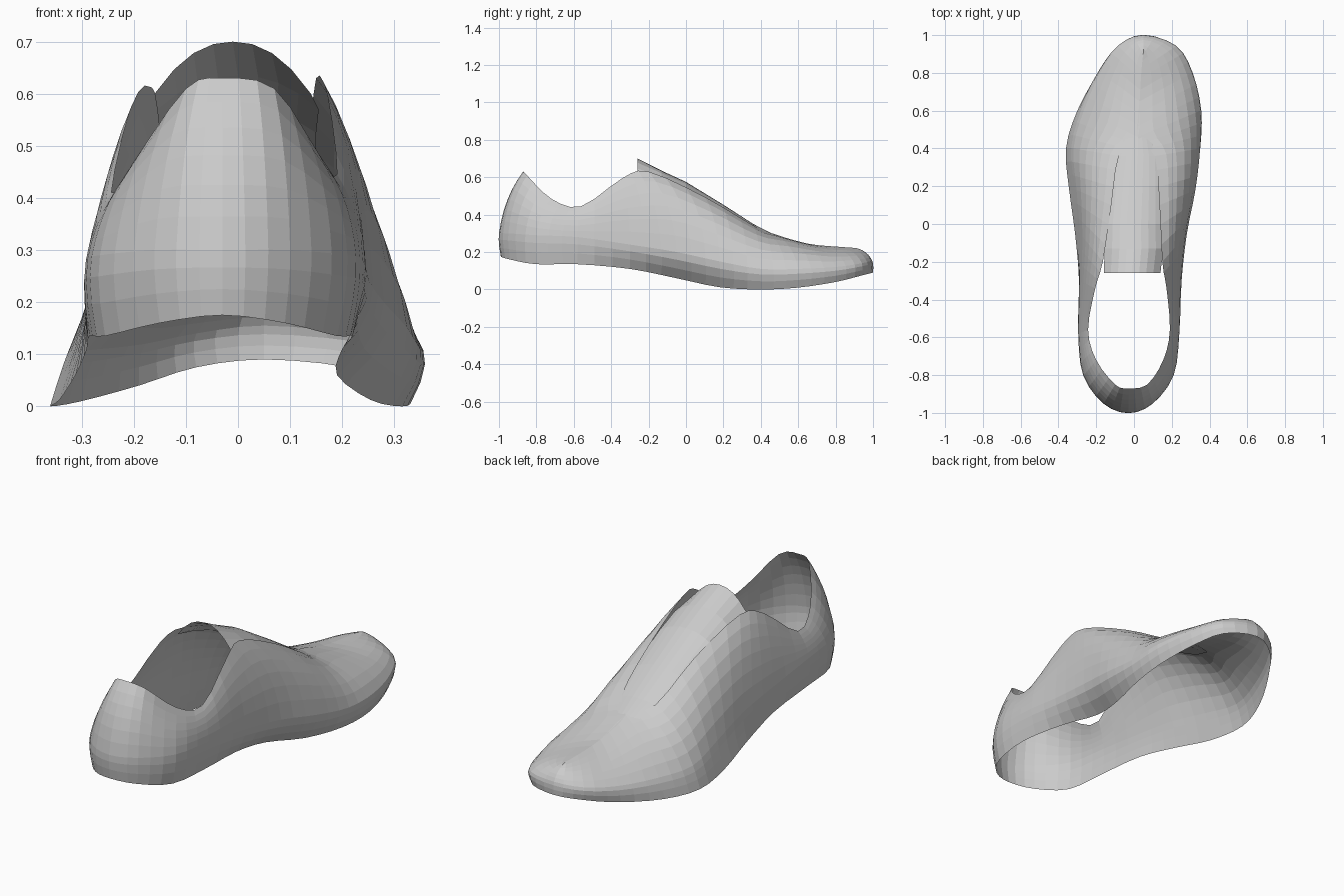
import bpy
import bmesh
from mathutils import Vector

cube = bpy.data.objects.get("Cube")
if cube:
    bpy.data.objects.remove(cube, do_unlink=True)

# One plain grey for the whole shoe
grey = bpy.data.materials.new("plain_grey")
grey.use_nodes = True
grey.diffuse_color = (0.6, 0.6, 0.6, 1)
grey.node_tree.nodes["Principled BSDF"].inputs["Base Color"].default_value = grey.diffuse_color

# Rails from heel to toe: y, z, x on the -x side, x on the +x side,
# and where needed how much lower the -x side lies
SOLE_EDGE = [
    (-.99, .175, -.03, -.03), (-.94, .16, -.15, .09), (-.8, .135, -.255, .19),
    (-.58, .135, -.285, .22), (-.3, .11, -.29, .2), (-.05, .06, -.312, .19),
    (.18, .012, -.343, .255), (.4, 0, -.36, .315), (.6, .01, -.3, .33),
    (.8, .04, -.19, .29), (.94, .075, -.08, .21), (1, .09, .05, .05)]
WAIST = [
    (-1, .3, -.03, -.03), (-.95, .3, -.16, .1), (-.8, .29, -.265, .21),
    (-.58, .28, -.292, .24), (-.3, .24, -.288, .252), (-.05, .2, -.287, .28),
    (.18, .15, -.304, .325), (.4, .11, -.32, .35), (.6, .11, -.266, .352),
    (.8, .12, -.178, .305), (.94, .14, -.08, .22), (.995, .155, .05, .05)]
TOP_EDGE = [
    (-.87, .63, -.03, -.03), (-.85, .61, -.1, .07), (-.72, .485, -.2, .155, .015),
    (-.56, .445, -.243, .19, .035), (-.34, .595, -.205, .172, .02),
    (-.2, .63, -.165, .15, .018), (.1, .495, -.12, .135), (.36, .342, -.08, .11),
    (.46, .3, .02, .02), (.65, .245, .03, .03), (.82, .228, .04, .04),
    (.91, .222, .05, .05)]


def catmull(a, b, c, d, t):
    """Point on a smooth curve between b and c."""
    return 0.5 * (2 * b + (c - a) * t + (2 * a - 5 * b + 4 * c - d) * t**2
                  + (3 * b - a - 3 * c + d) * t**3)


def closed_rail(rows, steps=3):
    """Smooth loop: heel, +x side, toe, then back along the -x side."""
    keys = [Vector((xp, y, z)) for y, z, xn, xp, *drop in rows]
    keys += [Vector((xn, y, z - sum(drop))) for y, z, xn, xp, *drop in rows[-2:0:-1]]
    n = len(keys)
    return [catmull(keys[i - 1], keys[i], keys[(i + 1) % n], keys[(i + 2) % n], s / steps)
            for i in range(n) for s in range(steps)]


def bend(a, ctrl, b, steps):
    """Quadratic curve from a towards b, without its last point."""
    return [a.lerp(ctrl, s / steps).lerp(ctrl.lerp(b, s / steps), s / steps)
            for s in range(steps)]


def rib(low, mid, top):
    """Wall section: rounded lower band, then a curve leaning in to the top edge."""
    front = min(max((mid.y + 0.2) / 0.6, 0), 1)
    lean = 0.2 + 0.1 * front - 0.3 * mid.x
    rise = 0.6 + 0.17 * front
    ctrl = mid.lerp(top, lean)
    ctrl.z = mid.z + (top.z - mid.z) * rise
    under = mid - (ctrl - mid).normalized() * (mid - low).length * 0.35
    return bend(low, under, mid, 3) + bend(mid, ctrl, top, 6) + [top]


def sheet(name, columns, closed=False):
    """Skin a row of equal point columns with flat quads."""
    bm = bmesh.new()
    cols = [[bm.verts.new(p) for p in col] for col in columns]
    pairs = list(zip(cols, cols[1:]))
    if closed:
        pairs.append((cols[-1], cols[0]))
    for a, b in pairs:
        for k in range(len(a) - 1):
            bm.faces.new((a[k], b[k], b[k + 1], a[k + 1]))
    bmesh.ops.remove_doubles(bm, verts=bm.verts, dist=0.002)
    bmesh.ops.recalc_face_normals(bm, faces=bm.faces)
    mesh = bpy.data.meshes.new(name)
    bm.to_mesh(mesh)
    bm.free()
    mesh.materials.append(grey)
    obj = bpy.data.objects.new(name, mesh)
    bpy.context.collection.objects.link(obj)
    return obj


# Shoe upper, open at the sole and at the collar
rails = [closed_rail(rows) for rows in (SOLE_EDGE, WAIST, TOP_EDGE)]
sheet("shoe_upper", [rib(*points) for points in zip(*rails)], closed=True)

# Tongue: y, crown height, drop to the edges, centre x, half width
TONGUE = [
    (-.26, .7, .1, -.01, .15), (-.13, .635, .065, 0, .155), (0, .575, .05, 0, .15),
    (.2, .453, .035, .01, .14), (.36, .35, .025, .02, .12), (.49, .283, .015, .02, .08)]
across = [i / 4 for i in range(-4, 5)]
sheet("tongue", [[Vector((cx + half * t, y, z - drop * abs(t)**2.2)) for t in across]
                 for y, z, drop, cx, half in TONGUE])
